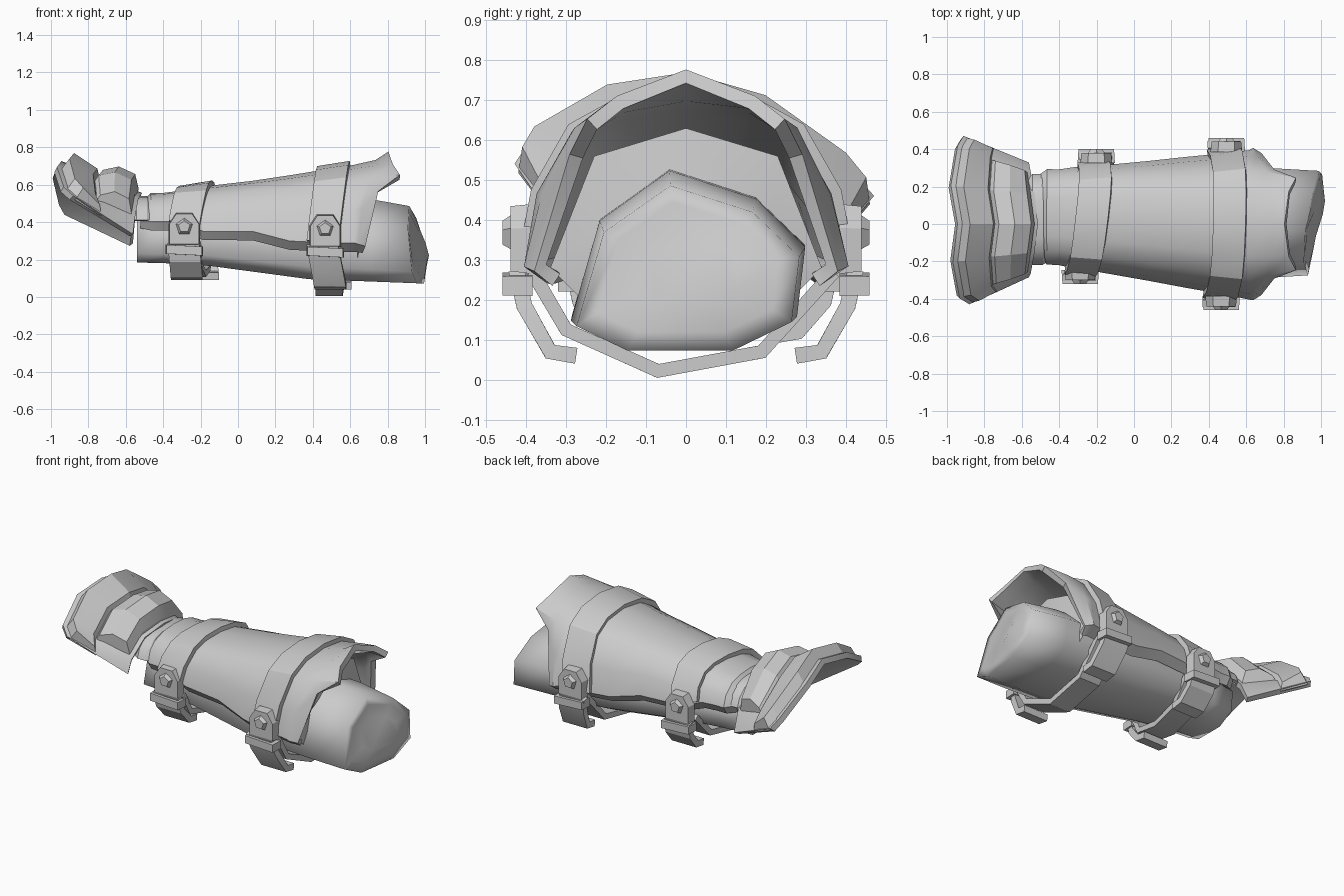
import bpy, bmesh, math
from mathutils import Vector

if "Cube" in bpy.data.objects:
    bpy.data.objects.remove(bpy.data.objects["Cube"])

steel = bpy.data.materials.new("grey_steel")
steel.diffuse_color = (0.6, 0.6, 0.6, 1)
steel.use_nodes = True
steel.node_tree.nodes["Principled BSDF"].inputs["Base Color"].default_value = steel.diffuse_color


def finish(name, bm, thick=0, angle=30):
    bmesh.ops.recalc_face_normals(bm, faces=bm.faces)
    me = bpy.data.meshes.new(name)
    bm.to_mesh(me)
    bm.free()
    me.materials.append(steel)
    ob = bpy.data.objects.new(name, me)
    bpy.context.collection.objects.link(ob)
    bpy.ops.object.select_all(action='DESELECT')
    ob.select_set(True)
    bpy.context.view_layer.objects.active = ob
    if thick:
        m = ob.modifiers.new("thickness", 'SOLIDIFY')
        m.thickness, m.offset = thick, 0
        bpy.ops.object.modifier_apply(modifier=m.name)
    bpy.ops.object.shade_smooth_by_angle(angle=math.radians(angle))
    return ob


def loft(name, sections, thick=0, closed=False, cap=False, angle=30):
    bm = bmesh.new()
    rows = [[bm.verts.new(p) for p in s] for s in sections]
    n = len(rows[0])
    for a, b in zip(rows, rows[1:]):
        for i in range(n if closed else n - 1):
            j = (i + 1) % n
            bm.faces.new((a[i], a[j], b[j], b[i]))
    if cap:
        bm.faces.new(rows[0])
        bm.faces.new(rows[-1])
    return finish(name, bm, thick, angle)


def mix(table, x):
    """Interpolate rows (x, a, b, ...) at x."""
    for p, q in zip(table, table[1:]):
        if x <= q[0]:
            t = max(0, (x - p[0]) / (q[0] - p[0]))
            return [u + (v - u) * t for u, v in zip(p, q)]
    return list(table[-1])


# Inner sleeve: tapered eight-sided tube with a slanted, softly rounded end
RIM = [(-.04, .205), (.17, .14), (.29, .03), (.27, -.13),
       (.12, -.2), (-.15, -.2), (-.28, -.14), (-.21, .09)]
sleeve = []
for x, yc, zc, sy, sz, slant in [(-.54, .03, .34, .68, .78, 0), (-.4, .03, .345, .72, .82, 0),
                                 (-.15, .02, .35, .85, .92, 0), (.38, 0, .315, 1.02, 1.1, 0),
                                 (.72, 0, .30, 1.03, 1.09, .4), (.95, 0, .277, .98, 1.02, 1),
                                 (.955, 0, .28, .8, .8, 1), (.965, 0, .28, .45, .45, 1)]:
    sleeve.append([(x + slant * (.14 * y - .14 * z), yc + y * sy, zc + z * sz) for y, z in RIM])
loft("inner_sleeve", sleeve, closed=True, cap=True, angle=88)

# Forearm shell: arched plate with an inward lower lip and a flared elbow peak
SHELL = [(-.51, .21, .50, .37), (-.46, .25, .55, .36), (-.4, .25, .55, .36), (-.32, .265, .56, .36),
         (-.18, .28, .585, .31), (.08, .315, .615, .31), (.28, .345, .645, .26),
         (.5, .375, .68, .25), (.62, .395, .70, .25)]
ARCH = [(0, 1), (.42, .95), (.70, .80), (.92, .42), (1, 0)]


def mirrored(half, yc=0):
    left = [(x, yc - y, z) for x, y, z in reversed(half[1:])]
    return left + [(x, yc + y, z) for x, y, z in half]


def arch(x, grow=0):
    _, w, t, b = mix(SHELL, x)
    b += .045
    return [(x, f * (w + grow), b + (t + grow - b) * g) for f, g in ARCH]


def centre(x):
    return .02 - .04 * x


shell = []
for x, w, t, b in SHELL:
    shell.append(mirrored(arch(x, -.012) + [(x, w * .84, b + .005)], centre(x)))
shell.append(mirrored([(.74, 0, .715), (.74, .165, .685), (.71, .265, .62),
                       (.655, .345, .46), (.635, .39, .29), (.635, .33, .255)]))
shell.append(mirrored([(.81, 0, .76), (.83, .165, .695), (.865, .235, .64),
                       (.745, .275, .56), (.675, .365, .28), (.665, .325, .25)]))
loft("forearm_shell", shell, .036, angle=35)

# Lining that closes the gap between the shell and the sleeve
outer = mirrored([(.64, 0, .63), (.64, .23, .56), (.64, .34, .28), (.64, .26, .2)])
inner = [(.66, y * .6, .3 + (z - .3) * .6) for _, y, z in outer]
loft("elbow_lining", [outer, inner], angle=20)


# Straps: band over the shell, band under the sleeve, loose tails and buckles
def band(name, paths, xc, tilt, lean, half, thick):
    rows = [[(xc + s * half + tilt * y + lean * (z - .5), y, z) for y, z in path]
            for s, path in zip((-1, 1), paths)]
    loft(name, rows, thick, angle=25)


def prism(name, outline, y0, y1, shrink=1.0):
    """Extrude an x-z outline along y, optionally narrowing outward."""
    c = Vector((sum(p[0] for p in outline), sum(p[1] for p in outline))) / len(outline)
    a = [(x, y0, z) for x, z in outline]
    b = [(c.x + (x - c.x) * shrink, y1, c.y + (z - c.y) * shrink) for x, z in outline]
    loft(name, [a, b], closed=True, cap=True)


def buckle(tag, x, y, z):
    s = 1 if y > 0 else -1
    prism(tag + "_plate", [(x - .085, z - .1), (x - .085, z + .015), (x - .045, z + .075),
                           (x + .045, z + .075), (x + .085, z + .015), (x + .085, z - .1)],
          y - s * .04, y + s * .015, .93)
    prism(tag + "_bar", [(x - .1, z - .145), (x - .1, z - .095), (x + .1, z - .105), (x + .1, z - .155)],
          y - s * .04, y + s * .035, .95)
    star = [math.radians(90 + 72 * i) for i in range(5)]
    prism(tag + "_stud", [(x + .05 * math.cos(a), z + .05 * math.sin(a)) for a in star],
          y + s * .01, y + s * .035, .65)


STRAPS = [
    ("wrist_strap", -.24, .12, .15, .085, (-.285, .365), .375, .10, -.1, -.025,
     [(-.25, .29), (-.19, .165), (-.02, .125), (.17, .155), (.29, .29)]),
    ("elbow_strap", .49, .03, .12, .085, (-.425, .425), .365, .05, -.2, -.06,
     [(-.385, .27), (-.30, .125), (-.07, .022), (.19, .07), (.37, .27)]),
]
for name, xc, tilt, lean, half, ys, bz, low, sway, shift, under in STRAPS:
    over = [[(y, z) for _, y, z in mirrored(arch(xc + s * half, .015), centre(xc))] for s in (-1, 1)]
    band(name + "_over", over, xc, tilt, lean, half, .04)
    band(name + "_under", [under, under], xc, tilt, 0, half * .85, .035)
    for side, y in zip(("front", "back"), ys):
        s = 1 if y > 0 else -1
        x = xc + tilt * y * 1.1 - .01
        buckle(f"{name}_{side}_buckle", x, y, bz)
        drop = [(y, bz - .09), (y - s * .02, bz - .18), (y - s * .085, low + .02), (y - s * .15, low + .01)]
        band(f"{name}_{side}_tail", [drop, drop], x + shift, 0, sway, half, .04)

# Hand guard: flared, slightly rolled arch with two raised plates
OUTER = [(-.89, -.42, .53), (-.94, -.39, .575), (-.975, -.2, .68), (-.95, 0, .71),
         (-.985, .2, .65), (-.95, .41, .505), (-.92, .46, .45)]
INNER = [(-.57, -.27, .33), (-.56, -.25, .41), (-.54, -.15, .51), (-.52, 0, .54),
         (-.54, .16, .51), (-.56, .27, .38), (-.57, .315, .28)]


def hand(u, rise=0, inset=1.0):
    row = [Vector(a).lerp(Vector(b), u) for a, b in zip(OUTER, INNER)]
    return [Vector((p.x + rise * .3, p.y * inset, p.z + rise)) for p in row]


loft("hand_guard", [hand(0), hand(.5), hand(1)], .035)


def raised(name, steps, inset, skip):
    rows = []
    for u, h in steps:
        top, base = hand(u, h, inset), hand(u, 0, inset)
        cut = slice(skip, 7 - skip)
        rows.append([base[skip]] + top[cut] + [base[6 - skip]])
    loft(name, rows, .01, angle=20)


raised("hand_knuckle_plate", [(.06, 0), (.12, .075), (.42, .045), (.48, 0)], 1.01, 0)
raised("hand_back_plate", [(.46, 0), (.50, .05), (.66, .095), (.86, .09), (.94, .03), (.95, 0)], .98, 1)

# Stepped wrist collar joining the hand guard to the forearm shell
collar = []
for x, g in [(-.58, -.03), (-.54, .0), (-.49, .0), (-.46, -.02)]:
    collar.append(mirrored([(x, y, z) for _, y, z in arch(-.48, g)], .025))
loft("wrist_collar", collar, .02)
